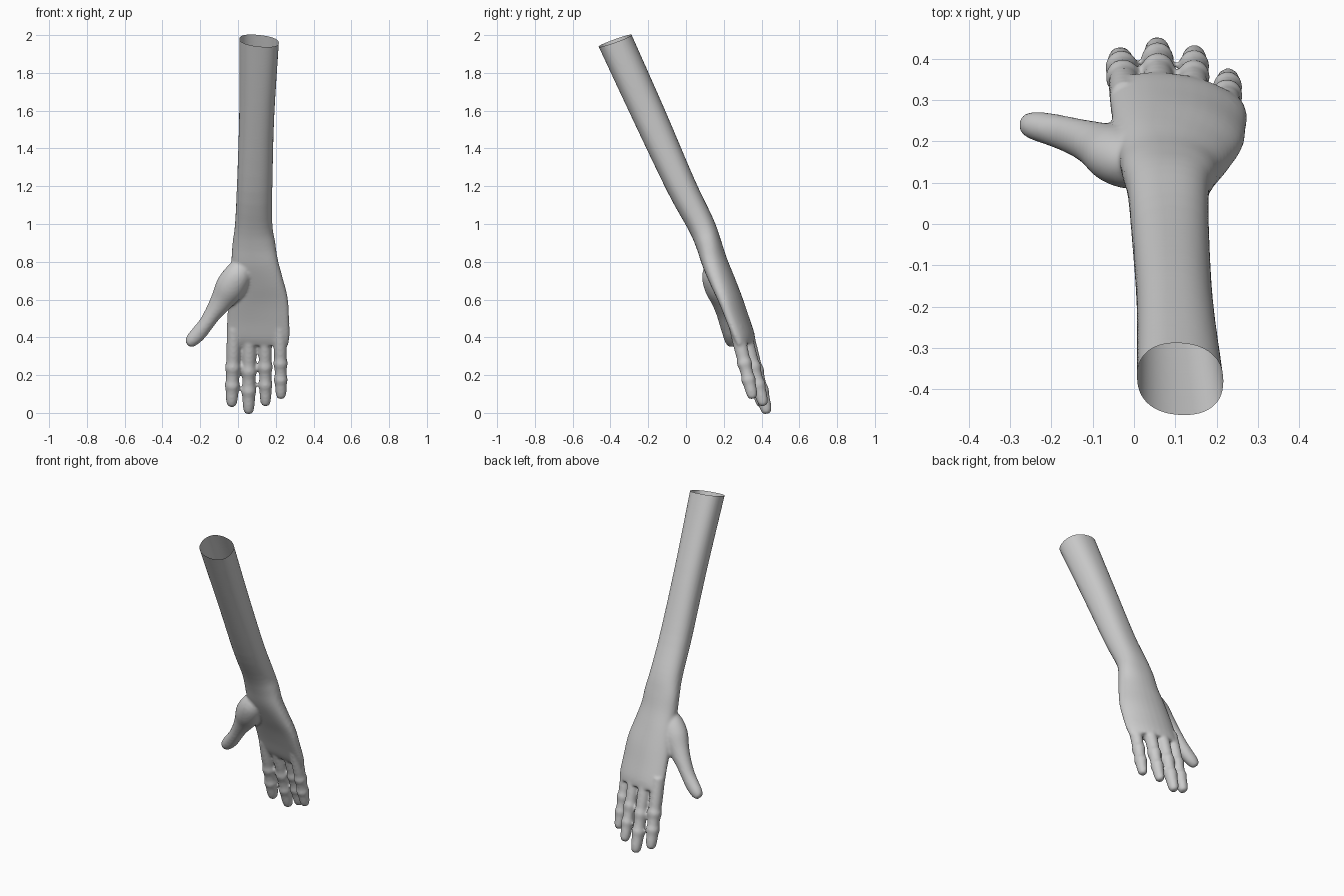
import bpy, bmesh, math
from mathutils import Vector

if "Cube" in bpy.data.objects:
    bpy.data.objects.remove(bpy.data.objects["Cube"])

SIDES = 32


def smooth_rows(rows, steps=4):
    """Catmull-Rom interpolation through the section rows."""
    v = [Vector(r) for r in rows]
    out = []
    for i in range(len(v) - 1):
        p0, p1, p2, p3 = v[max(i - 1, 0)], v[i], v[i + 1], v[min(i + 2, len(v) - 1)]
        for s in range(steps):
            t = s / steps
            out.append(0.5 * (2 * p1 + (p2 - p0) * t + (2 * p0 - 5 * p1 + 4 * p2 - p3) * t ** 2
                              + (3 * p1 - p0 - 3 * p2 + p3) * t ** 3))
    return out + [v[-1]]


def loft(bm, rows, power=2.0):
    """Closed tube; rows are x, y, z, half width, half depth, tilt, bow."""
    rows = smooth_rows(rows)
    rings = []
    for i, r in enumerate(rows):
        c = Vector(r[:3])
        d = (Vector(rows[min(i + 1, len(rows) - 1)][:3]) - Vector(rows[max(i - 1, 0)][:3])).normalized()
        side = (Vector((1, 0, 0)) - d * d.x).normalized()
        depth = side.cross(d)
        ring = []
        for k in range(SIDES):
            a = 2 * math.pi * k / SIDES
            u = math.copysign(abs(math.cos(a)) ** (2 / power), math.cos(a))
            w = math.copysign(abs(math.sin(a)) ** (2 / power), math.sin(a))
            p = c + side * u * max(r[3], 0.002) + depth * w * max(r[4], 0.002)
            p.y -= r[5] * u + r[6] * u * u
            ring.append(bm.verts.new(p))
        rings.append(ring)
    faces = [bm.faces.new(rings[0]), bm.faces.new(rings[-1][::-1])]
    for a, b in zip(rings, rings[1:]):
        for k in range(SIDES):
            j = (k + 1) % SIDES
            faces.append(bm.faces.new((a[k], b[k], b[j], a[j])))
    bmesh.ops.recalc_face_normals(bm, faces=faces)


def finger(bm, base, tip, radius):
    """Finger with swollen joints and a blunt tip."""
    base, tip = Vector(base), Vector(tip)
    profile = [(0, 1.0), (0.2, 1.0), (0.33, 0.98), (0.43, 0.95), (0.5, 1.1), (0.58, 0.93),
               (0.67, 0.92), (0.73, 1.05), (0.8, 0.9), (0.9, 0.83), (0.97, 0.68), (1, 0.42)]
    loft(bm, [(*base.lerp(tip, t), radius * s, radius * s * 1.05, 0, 0) for t, s in profile])


bm = bmesh.new()

# Forearm, wrist and palm
loft(bm, [
    (0.115, -0.425, 2.08, 0.106, 0.093, 0.01, 0),
    (0.112, -0.375, 1.97, 0.105, 0.092, 0.01, 0),
    (0.099, -0.195, 1.575, 0.093, 0.088, 0.005, 0),
    (0.088, -0.025, 1.20, 0.094, 0.079, 0, 0),
    (0.083, 0.078, 1.00, 0.099, 0.072, 0, 0),
    (0.084, 0.118, 0.90, 0.113, 0.068, 0.005, 0),
    (0.088, 0.152, 0.80, 0.124, 0.066, 0.012, 0.01),
    (0.098, 0.195, 0.70, 0.140, 0.062, 0.02, 0.015),
    (0.106, 0.240, 0.60, 0.158, 0.056, 0.022, 0.022),
    (0.107, 0.280, 0.50, 0.164, 0.050, 0.025, 0.025),
    (0.106, 0.314, 0.41, 0.167, 0.046, 0.025, 0.025),
    (0.105, 0.330, 0.365, 0.162, 0.036, 0.025, 0.022),
], 2.3)

# Four fingers
finger(bm, (-0.020, 0.305, 0.45), (-0.034, 0.405, 0.034), 0.038)
finger(bm, (0.060, 0.310, 0.45), (0.056, 0.430, -0.004), 0.038)
finger(bm, (0.143, 0.300, 0.45), (0.146, 0.412, 0.038), 0.036)
finger(bm, (0.222, 0.265, 0.45), (0.228, 0.355, 0.075), 0.035)

# Thumb with its fleshy base
loft(bm, [
    (0.030, 0.150, 0.800, 0.045, 0.035, 0, 0),
    (0.000, 0.150, 0.735, 0.072, 0.065, 0, 0),
    (-0.040, 0.168, 0.665, 0.080, 0.070, 0, 0),
    (-0.085, 0.190, 0.595, 0.062, 0.056, 0, 0),
    (-0.130, 0.207, 0.530, 0.046, 0.047, 0, 0),
    (-0.170, 0.220, 0.470, 0.040, 0.042, 0, 0),
    (-0.205, 0.230, 0.425, 0.041, 0.038, 0, 0),
    (-0.240, 0.238, 0.388, 0.037, 0.034, 0, 0),
    (-0.260, 0.242, 0.366, 0.026, 0.025, 0, 0),
    (-0.266, 0.243, 0.360, 0.012, 0.012, 0, 0),
])

parts_mesh = bpy.data.meshes.new("arm_parts")
bm.to_mesh(parts_mesh)
bm.free()
arm = bpy.data.objects.new("arm_and_hand", parts_mesh)
bpy.context.collection.objects.link(arm)

# Fuse the parts into one soft skin
fuse = arm.modifiers.new("fuse", 'REMESH')
fuse.mode = 'VOXEL'
fuse.voxel_size = 0.008
soften = arm.modifiers.new("soften", 'SMOOTH')
soften.factor = 0.5
soften.iterations = 6
skin = bpy.data.meshes.new_from_object(arm.evaluated_get(bpy.context.evaluated_depsgraph_get()))
arm.modifiers.clear()
arm.data = skin
skin.name = "arm_skin"

# Cut the upper end open
bm = bmesh.new()
bm.from_mesh(skin)
bmesh.ops.bisect_plane(bm, geom=bm.verts[:] + bm.edges[:] + bm.faces[:], clear_outer=True,
                       plane_co=(0.112, -0.375, 1.97), plane_no=(0.08, -0.33, 0.94))
for f in bm.faces:
    f.smooth = True
bm.to_mesh(skin)
bm.free()

grey = bpy.data.materials.new("plain_grey")
grey.diffuse_color = (0.6, 0.6, 0.6, 1)
grey.use_nodes = True
grey.node_tree.nodes["Principled BSDF"].inputs["Base Color"].default_value = grey.diffuse_color
skin.materials.clear()
skin.materials.append(grey)
